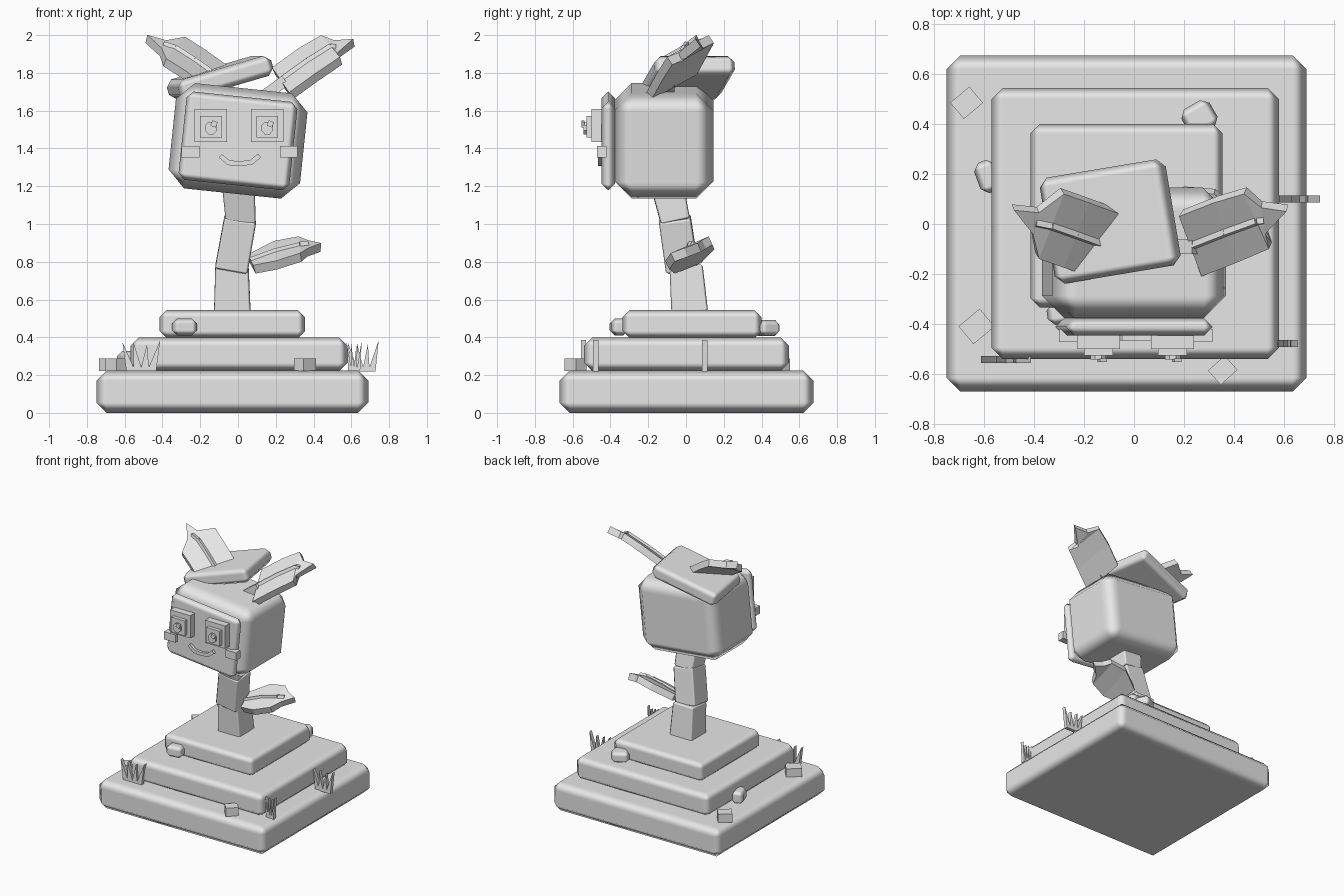
import bpy, bmesh, math
from mathutils import Vector, Euler

if "Cube" in bpy.data.objects:
    bpy.data.objects.remove(bpy.data.objects["Cube"])

grey = bpy.data.materials.new("plain_grey")
grey.diffuse_color = (0.8, 0.8, 0.8, 1)
grey.use_nodes = True
grey.node_tree.nodes["Principled BSDF"].inputs["Base Color"].default_value = grey.diffuse_color


def finish(name, bm, bevel=0.0):
    bmesh.ops.recalc_face_normals(bm, faces=bm.faces)
    me = bpy.data.meshes.new(name)
    for f in bm.faces:
        f.smooth = bevel > 0
    bm.to_mesh(me)
    bm.free()
    me.materials.append(grey)
    ob = bpy.data.objects.new(name, me)
    bpy.context.collection.objects.link(ob)
    if bevel:
        m = ob.modifiers.new("chamfer", 'BEVEL')
        m.width, m.segments, m.harden_normals = bevel, 1, True
        m.limit_method = 'NONE'
    return ob


def box(name, center, size, rot=(0, 0, 0), bevel=0.0):
    bm = bmesh.new()
    bmesh.ops.create_cube(bm, size=1)
    for v in bm.verts:
        v.co = Vector(a * b for a, b in zip(v.co, size))
    ob = finish(name, bm, bevel)
    ob.location = center
    ob.rotation_euler = Euler([math.radians(a) for a in rot])
    return ob


def span(name, x, y, z, bevel=0.0):
    r = (x, y, z)
    return box(name, [(a + b) / 2 for a, b in r], [b - a for a, b in r], bevel=bevel)


def beam(name, p0, p1, w0, w1, bevel=0.0):
    """Tapered square bar from p0 to p1 with half widths w0 and w1."""
    p0, p1 = Vector(p0), Vector(p1)
    q = Vector((0, 0, 1)).rotation_difference((p1 - p0).normalized())
    bm = bmesh.new()
    bmesh.ops.create_cube(bm, size=2)
    for v in bm.verts:
        p, w = (p1, w1) if v.co.z > 0 else (p0, w0)
        v.co = p + q @ Vector((v.co.x * w, v.co.y * w, 0))
    return finish(name, bm, bevel)


def prism(name, pts, y0, y1):
    """Front-facing xz outline given depth along y."""
    bm = bmesh.new()
    a = [bm.verts.new((x, y0, z)) for x, z in pts]
    b = [bm.verts.new((x, y1, z)) for x, z in pts]
    bm.faces.new(a)
    bm.faces.new(b)
    for i in range(len(pts)):
        j = (i + 1) % len(pts)
        bm.faces.new((a[i], a[j], b[j], b[i]))
    return finish(name, bm)


def leaf(name, back, front, plane):
    """Stepped leaf lying on z = a + bx + cy, drooping at the tip."""
    a, b, c = plane
    droop = (0.01, 0, 0, 0.015, 0.035)
    bm = bmesh.new()
    P = lambda p, d: Vector((p[0], p[1], a + b * p[0] + c * p[1] - d))
    rows = [(P(p, d), P((Vector(p) + Vector(q)) / 2, d), P(q, d))
            for p, q, d in zip(back, front, droop)]
    vs = [[bm.verts.new(p) for p in r] for r in rows[:-1]]
    for r, s in zip(vs, vs[1:]):
        for k in (0, 1):
            bm.faces.new((r[k], r[k + 1], s[k + 1], s[k]))
    tip = bm.verts.new(rows[-1][0])
    for k in (0, 1):
        bm.faces.new((vs[-1][k], vs[-1][k + 1], tip))
    ob = finish(name, bm)
    if ob.data.polygons[0].normal.z < 0:
        ob.data.flip_normals()
    m = ob.modifiers.new("thickness", 'SOLIDIFY')
    m.thickness, m.offset = 0.05, -1
    # raised midrib
    for i in range(3):
        beam(name + "_rib", rows[i][1], rows[i + 1][1], 0.012, 0.012)


# stepped plinth
span("plinth_bottom", (-0.75, 0.69), (-0.67, 0.675), (0, 0.225), 0.055)
span("plinth_middle", (-0.57, 0.58), (-0.54, 0.545), (0.22, 0.40), 0.045)
span("plinth_top", (-0.415, 0.355), (-0.335, 0.40), (0.395, 0.545), 0.038)

# bent stem
beam("stem_lower", (-0.03, 0.02, 0.53), (-0.032, 0.0, 0.78), 0.097, 0.088, 0.012)
beam("stem_middle", (-0.035, -0.02, 0.76), (0.013, -0.06, 1.03), 0.087, 0.085, 0.012)
beam("stem_upper", (0.015, -0.055, 1.01), (0.0, -0.11, 1.25), 0.078, 0.088, 0.012)

# head, face plate and tilted cap
box("head", (0, -0.117, 1.44), (0.70, 0.525, 0.56), (0, 6, 0), 0.092)
box("face_plate", (0, -0.412, 1.44), (0.59, 0.07, 0.47), (0, 6, 0), 0.034)
box("cap", (-0.095, 0.01, 1.775), (0.52, 0.43, 0.11), (0, -16, 9.5), 0.035)

# eyes
for x, side in ((-0.143, "left"), (0.155, "right")):
    span(side + "_eye_frame", (x - 0.086, x + 0.086), (-0.50, -0.43), (1.435, 1.61))
    span(side + "_eye_inset", (x - 0.058, x + 0.058), (-0.527, -0.49), (1.457, 1.572))
    ring = [(x + 0.034 * math.cos(t), 1.508 + 0.036 * math.sin(t))
            for t in [math.tau * (i + 0.5) / 8 for i in range(8)]]
    prism(side + "_pupil", ring, -0.543, -0.52)
    box(side + "_glint", (x + 0.016, -0.545, 1.53), (0.03, 0.014, 0.03), (0, 20, 0))

# cheeks and smile
span("left_cheek", (-0.30, -0.205), (-0.472, -0.42), (1.352, 1.412))
span("right_cheek", (0.222, 0.315), (-0.472, -0.42), (1.352, 1.412))
upper = [(-0.085, 1.37), (-0.045, 1.337), (0.012, 1.332), (0.065, 1.34), (0.105, 1.372)]
lower = [(0.122, 1.352), (0.075, 1.315), (0.012, 1.306), (-0.055, 1.312), (-0.102, 1.352)]
prism("smile", upper + lower, -0.467, -0.43)

# leaves on the head and the stem
leaf("left_leaf",
     [(-0.03, 0.03), (-0.18, 0.085), (-0.28, 0.12), (-0.38, 0.045), (-0.48, 0.055)],
     [(-0.18, -0.21), (-0.28, -0.175), (-0.38, -0.14), (-0.405, -0.04), (-0.48, 0.055)],
     (1.80, -0.423, 0.605))
leaf("right_leaf",
     [(0.18, 0.03), (0.32, 0.085), (0.44, 0.12), (0.51, 0.065), (0.61, 0.05)],
     [(0.27, -0.21), (0.41, -0.155), (0.54, -0.10), (0.525, -0.04), (0.61, 0.05)],
     (1.75, 0.378, 0.694))
leaf("stem_leaf",
     [(0.05, 0.06), (0.19, 0.13), (0.32, 0.12), (0.37, 0.085), (0.44, 0.06)],
     [(0.08, -0.08), (0.20, -0.11), (0.33, -0.08), (0.37, -0.01), (0.44, 0.06)],
     (0.81, 0.22, 0.45))
beam("left_leaf_stalk", (-0.12, -0.08, 1.79), (-0.03, -0.08, 1.70), 0.025, 0.025)
beam("right_leaf_stalk", (0.25, -0.09, 1.76), (0.14, -0.09, 1.68), 0.03, 0.03)

# rounded rocks
box("front_rock", (-0.283, -0.355, 0.455), (0.13, 0.09, 0.09), (0, 0, 8), 0.028)
box("back_rock", (0.262, 0.425, 0.45), (0.13, 0.12, 0.085), (0, 0, 30), 0.028)
box("side_rock", (-0.585, 0.19, 0.278), (0.09, 0.13, 0.10), (0, 0, 20), 0.028)

# loose square stones
for x, y, s, a in ((-0.67, 0.485, 0.10, 40), (-0.63, -0.41, 0.11, 40), (0.355, -0.585, 0.09, 42)):
    box("square_stone", (x, y, 0.255), (s, s * 0.85, 0.066), (0, 0, a))

# grass tufts
for x, y, w in ((-0.512, -0.543, 1.0), (0.663, 0.10, 0.82), (0.615, -0.478, 0.4)):
    for base, tip, h in ((-0.055, -0.10, 0.375), (-0.018, -0.04, 0.37),
                         (0.018, 0.03, 0.365), (0.055, 0.10, 0.385)):
        prism("grass_blade", [(x + w * (base - 0.024), 0.22), (x + w * (base + 0.024), 0.22),
                              (x + w * tip, h)], y - 0.014, y + 0.014)
